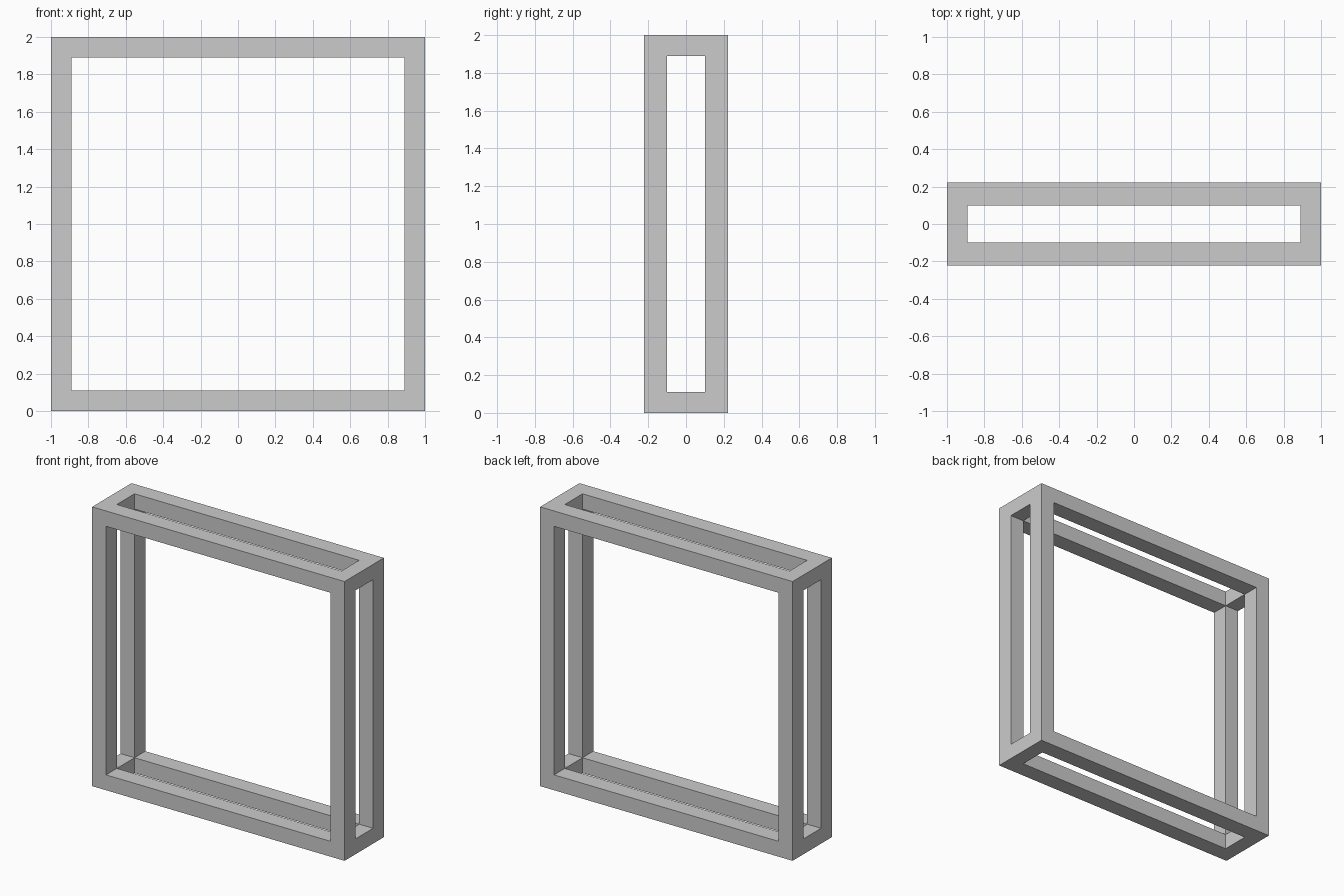
import bpy
import bmesh
from itertools import product

if "Cube" in bpy.data.objects:
    bpy.data.objects.remove(bpy.data.objects["Cube"])

# Grid lines: outer edge, inner edge, inner edge, outer edge on each axis
LINES = (
    (-1.0, -0.89, 0.89, 1.0),
    (-0.222, -0.10, 0.10, 0.222),
    (0.0, 0.11, 1.89, 2.0),
)


def solid(cell):
    # Bars and corners touch the outside on at least two axes
    return all(0 <= c <= 2 for c in cell) and sum(c != 1 for c in cell) >= 2


# Open box frame: keep only the faces between solid and empty cells
bm = bmesh.new()
for cell in product(range(3), repeat=3):
    if not solid(cell):
        continue
    for axis, side in product(range(3), (0, 1)):
        neighbour = list(cell)
        neighbour[axis] += 2 * side - 1
        if solid(neighbour):
            continue
        u, v = (axis + 1) % 3, (axis + 2) % 3
        verts = []
        for du, dv in ((0, 0), (1, 0), (1, 1), (0, 1)):
            idx = list(cell)
            idx[axis] += side
            idx[u] += du
            idx[v] += dv
            verts.append(bm.verts.new([LINES[a][idx[a]] for a in range(3)]))
        bm.faces.new(verts if side else verts[::-1])
bmesh.ops.remove_doubles(bm, verts=bm.verts[:], dist=1e-5)
bmesh.ops.recalc_face_normals(bm, faces=bm.faces[:])

mesh = bpy.data.meshes.new("open_box_frame")
bm.to_mesh(mesh)
bm.free()
frame = bpy.data.objects.new("open_box_frame", mesh)
bpy.context.collection.objects.link(frame)
